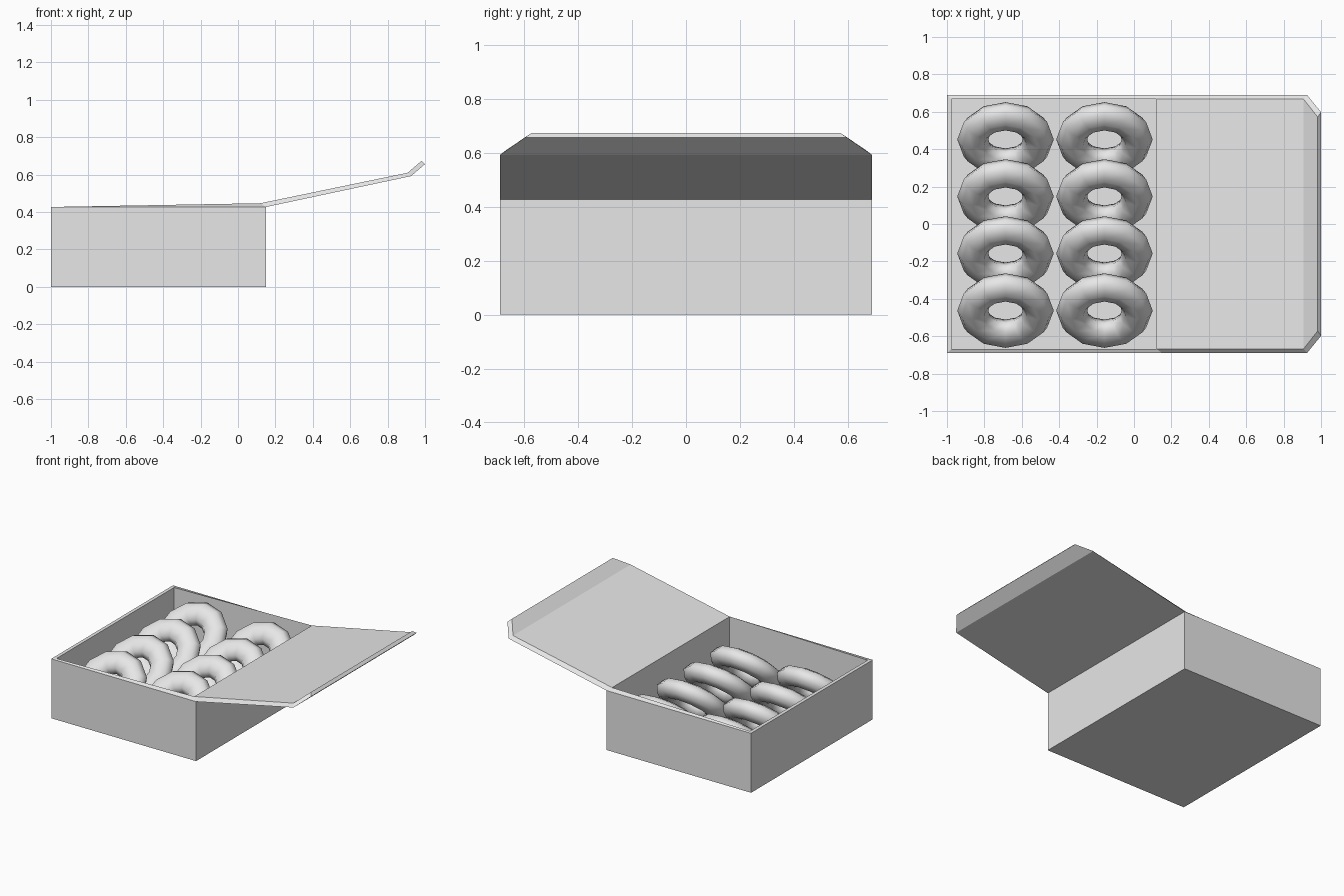
import bpy, bmesh, math

# Remove the default object
cube = bpy.data.objects.get("Cube")
if cube:
    bpy.data.objects.remove(cube, do_unlink=True)

# Single pale grey colour
grey = bpy.data.materials.new("pale_grey")
grey.use_nodes = True
grey.diffuse_color = (0.8, 0.8, 0.8, 1)
grey.node_tree.nodes["Principled BSDF"].inputs["Base Color"].default_value = (0.8, 0.8, 0.8, 1)

LEFT, HINGE, HALF = -1.0, 0.15, 0.69          # outer box
IN_LEFT, IN_HINGE, IN_HALF = -0.975, 0.12, 0.667  # inner box
RIM, HINGE_TOP, FLOOR = 0.427, 0.447, 0.02


def finish(bm, name):
    """Turn a bmesh into a named object with the grey material."""
    bmesh.ops.recalc_face_normals(bm, faces=bm.faces)
    mesh = bpy.data.meshes.new(name)
    bm.to_mesh(mesh)
    bm.free()
    mesh.materials.append(grey)
    obj = bpy.data.objects.new(name, mesh)
    bpy.context.collection.objects.link(obj)
    return obj


def ring(bm, x0, x1, half, z0, z1):
    """Rectangle of vertices, z0 at its x0 end and z1 at its x1 end."""
    corners = ((x0, -half, z0), (x1, -half, z0 if z1 is None else z1),
               (x1, half, z0 if z1 is None else z1), (x0, half, z0))
    return [bm.verts.new(c) for c in corners]


def bridge(bm, a, b, skip=()):
    for i in range(4):
        if i not in skip:
            j = (i + 1) % 4
            bm.faces.new((a[i], a[j], b[j], b[i]))


# Open tray: outer walls, rim, inner walls and floor
bm = bmesh.new()
base = ring(bm, LEFT, HINGE, HALF, 0, None)
outer = ring(bm, LEFT, HINGE, HALF, RIM, None)
inner = ring(bm, IN_LEFT, IN_HINGE, IN_HALF, RIM, HINGE_TOP)
floor = ring(bm, IN_LEFT, IN_HINGE, IN_HALF, FLOOR, None)
bm.faces.new(base)
bridge(bm, base, outer)
bridge(bm, outer, inner, skip=(1,))   # the lid continues from this edge
bridge(bm, inner, floor)
bm.faces.new(floor)
finish(bm, "box_tray")

# Lid with folded flap: (x, z, half width) of the underside, then of the top
sections = [
    ((HINGE, RIM, HALF), (IN_HINGE, HINGE_TOP, IN_HALF)),
    ((0.925, 0.592, HALF), (0.907, 0.61, IN_HALF)),
    ((1.0, 0.656, 0.598), (0.982, 0.674, 0.572)),
]
bm = bmesh.new()
loops = []
for (xu, zu, hu), (xt, zt, ht) in sections:
    loops.append([bm.verts.new(c) for c in
                  ((xu, -hu, zu), (xu, hu, zu), (xt, ht, zt), (xt, -ht, zt))])
for a, b in zip(loops, loops[1:]):
    bridge(bm, a, b)
bm.faces.new(loops[-1])
finish(bm, "box_lid")

# Two columns of four rings leaning back
for col, x in enumerate((-0.687, -0.158)):
    for row in range(4):
        bpy.ops.mesh.primitive_torus_add(
            major_segments=12, minor_segments=8, major_radius=0.175, minor_radius=0.083,
            location=(x, -0.463 + row * 0.305, 0.225), rotation=(math.radians(45), 0, 0))
        donut = bpy.context.object
        donut.name = f"donut_{col + 1}_{row + 1}"
        donut.scale.z = 0.82
        donut.data.materials.append(grey)
        bpy.ops.object.shade_smooth()
